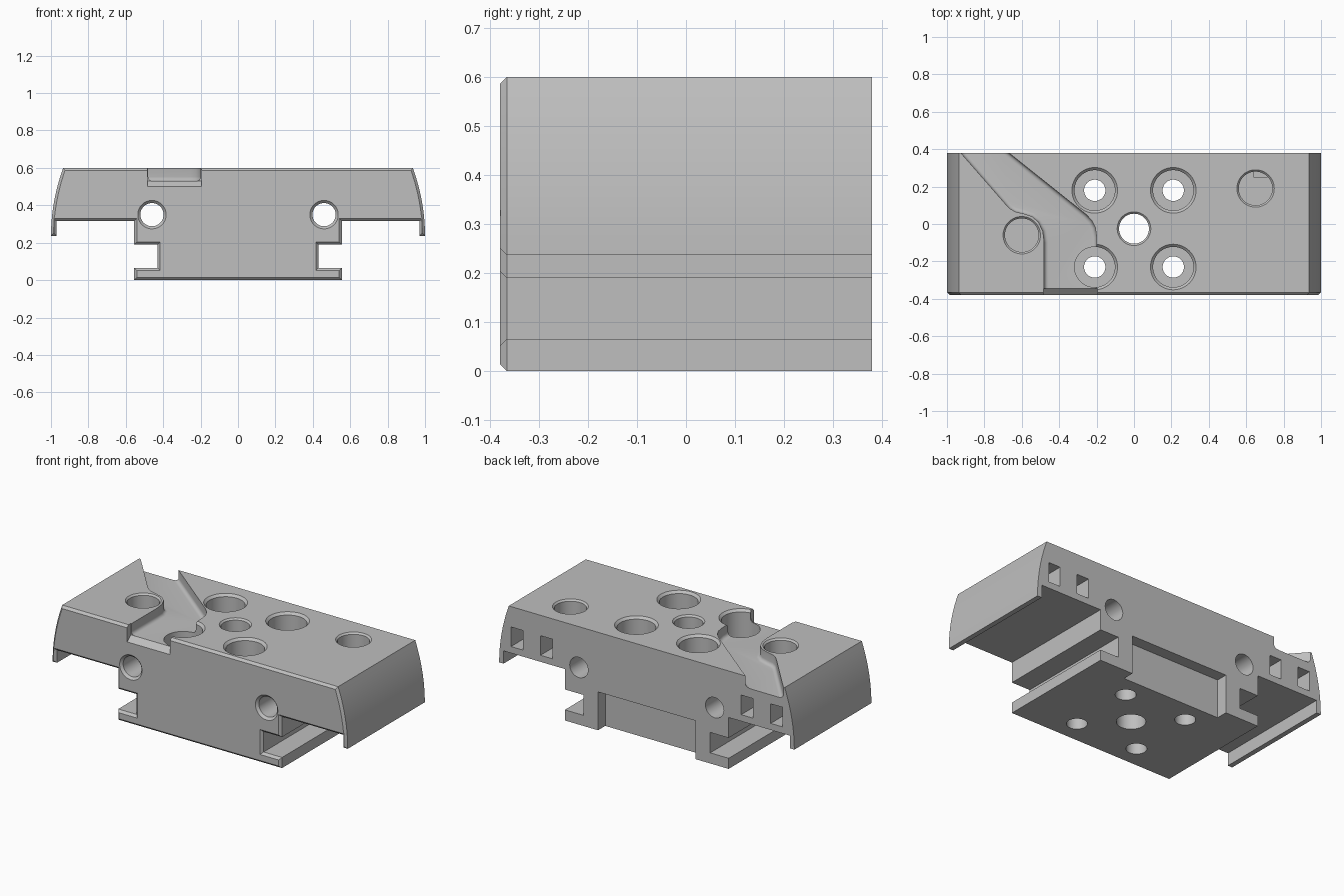
import bpy, bmesh, math
from mathutils import Matrix

if "Cube" in bpy.data.objects:
    bpy.data.objects.remove(bpy.data.objects["Cube"], do_unlink=True)

grey = bpy.data.materials.new("plain grey")
grey.use_nodes = True
colour = (0.52, 0.52, 0.52, 1)
grey.diffuse_color = colour
grey.node_tree.nodes["Principled BSDF"].inputs["Base Color"].default_value = colour


def to_object(bm, name):
    bmesh.ops.recalc_face_normals(bm, faces=bm.faces)
    mesh = bpy.data.meshes.new(name)
    bm.to_mesh(mesh)
    bm.free()
    mesh.materials.append(grey)
    obj = bpy.data.objects.new(name, mesh)
    bpy.context.collection.objects.link(obj)
    return obj


def prism(points, place, low, high):
    """Extrude a 2D outline; place(a, b, h) gives the 3D position."""
    bm = bmesh.new()
    rings = [[bm.verts.new(place(a, b, h)) for a, b in points] for h in (low, high)]
    bm.faces.new(rings[0])
    bm.faces.new(rings[1])
    for i in range(len(points)):
        j = (i + 1) % len(points)
        bm.faces.new((rings[0][i], rings[0][j], rings[1][j], rings[1][i]))
    bmesh.ops.recalc_face_normals(bm, faces=bm.faces)
    return bm


def lathe(profile, matrix, sides=48):
    """Closed turned solid from (radius, height) pairs."""
    bm = bmesh.new()
    rings = [[bm.verts.new((r * math.cos(k * math.tau / sides),
                            r * math.sin(k * math.tau / sides), h))
              for k in range(sides)] for r, h in profile]
    for low, high in zip(rings, rings[1:]):
        for k in range(sides):
            n = (k + 1) % sides
            bm.faces.new((low[k], low[n], high[n], high[k]))
    bm.faces.new(rings[0])
    bm.faces.new(rings[-1])
    bmesh.ops.transform(bm, matrix=matrix, verts=bm.verts)
    return bm


def box(x, y, z):
    return prism([(x[0], y[0]), (x[1], y[0]), (x[1], y[1]), (x[0], y[1])],
                 lambda a, b, h: (a, b, h), *z)


# Carriage body: mirrored section with side slots, overhangs and curved lips
half = [(0.555, 0), (0.555, 0.065), (0.43, 0.065), (0.43, 0.19), (0.555, 0.19),
        (0.555, 0.315), (0.97, 0.315), (0.97, 0.237)]
half += [(1 - 0.065 * (i / 10) ** 2, 0.237 + 0.363 * i / 10) for i in range(11)]
section = half + [(-x, z) for x, z in reversed(half)]
bm = prism(section, lambda a, b, h: (a, h, b), -0.38, 0.38)
front = min(bm.faces, key=lambda f: f.calc_center_median().y)
bmesh.ops.bevel(bm, geom=list(front.edges), offset=0.014, segments=1,
                affect='EDGES', clamp_overlap=False)
body = to_object(bm, "carriage_body")


def cut(bm):
    cutter = to_object(bm, "cutter")
    cutter.hide_render = True
    mod = body.modifiers.new("cut", 'BOOLEAN')
    mod.operation = 'DIFFERENCE'
    mod.solver = 'EXACT'
    mod.object = cutter
    bpy.context.view_layer.objects.active = body
    bpy.ops.object.modifier_apply(modifier=mod.name)
    bpy.data.objects.remove(cutter, do_unlink=True)


# Bent channel in the top, with rounded floor corners
channel = [(-0.2, -0.45), (-0.2, -0.07), (-0.207, -0.02), (-0.225, 0.018),
           (-0.255, 0.05), (-0.757, 0.45), (-0.987, 0.45), (-0.69, 0.11),
           (-0.665, 0.083), (-0.635, 0.066), (-0.59, 0.055), (-0.545, 0.04),
           (-0.51, 0.01), (-0.487, -0.04), (-0.48, -0.1), (-0.48, -0.45)]
bm = prism(channel, lambda a, b, h: (a, b, h), 0.53, 0.7)
floor = min(bm.faces, key=lambda f: f.calc_center_median().z)
bmesh.ops.bevel(bm, geom=list(floor.edges), offset=0.022, segments=4,
                profile=0.5, affect='EDGES')
cut(bm)

# Sloped channel mouth at the front
cut(prism([(-0.345, 0.53), (-0.345, 0.65), (-0.42, 0.65), (-0.42, 0.465)],
          lambda a, b, h: (h, a, b), -0.485, -0.195))

# Four counterbored screw holes
for x in (-0.21, 0.21):
    for y in (-0.23, 0.18):
        cut(lathe([(0.057, -0.1), (0.057, 0.25), (0.108, 0.25), (0.108, 0.586),
                   (0.122, 0.6), (0.122, 0.7)], Matrix.Translation((x, y, 0))))

# Central through hole and two blind top pockets
cut(lathe([(0.08, -0.1), (0.08, 0.59), (0.09, 0.6), (0.09, 0.7)],
          Matrix.Translation((0, -0.025, 0))))
for x, y in ((0.65, 0.19), (-0.6, -0.06)):
    cut(lathe([(0.09, 0.39), (0.09, 0.59), (0.1, 0.6), (0.1, 0.7)],
              Matrix.Translation((x, y, 0))))

# Lengthwise rod holes and rear square pockets
for side in (-1, 1):
    cut(lathe([(0.062, -0.5), (0.062, 0.366), (0.076, 0.38), (0.076, 0.5)],
              Matrix.Translation((side * 0.46, 0, 0.35))
              @ Matrix.Rotation(math.pi / 2, 4, 'X')))
    for x in (0.68, 0.88):
        cut(box((side * x - 0.04, side * x + 0.04), (0.25, 0.5), (0.355, 0.475)))

# Lower rear recess
cut(box((-0.33, 0.33), (0.31, 0.5), (-0.1, 0.235)))

# One material and smooth curved walls
body.data.materials.clear()
body.data.materials.append(grey)
for face in body.data.polygons:
    face.material_index = 0
bpy.ops.object.select_all(action='DESELECT')
body.select_set(True)
bpy.context.view_layer.objects.active = body
bpy.ops.object.shade_smooth_by_angle(angle=math.radians(30))
